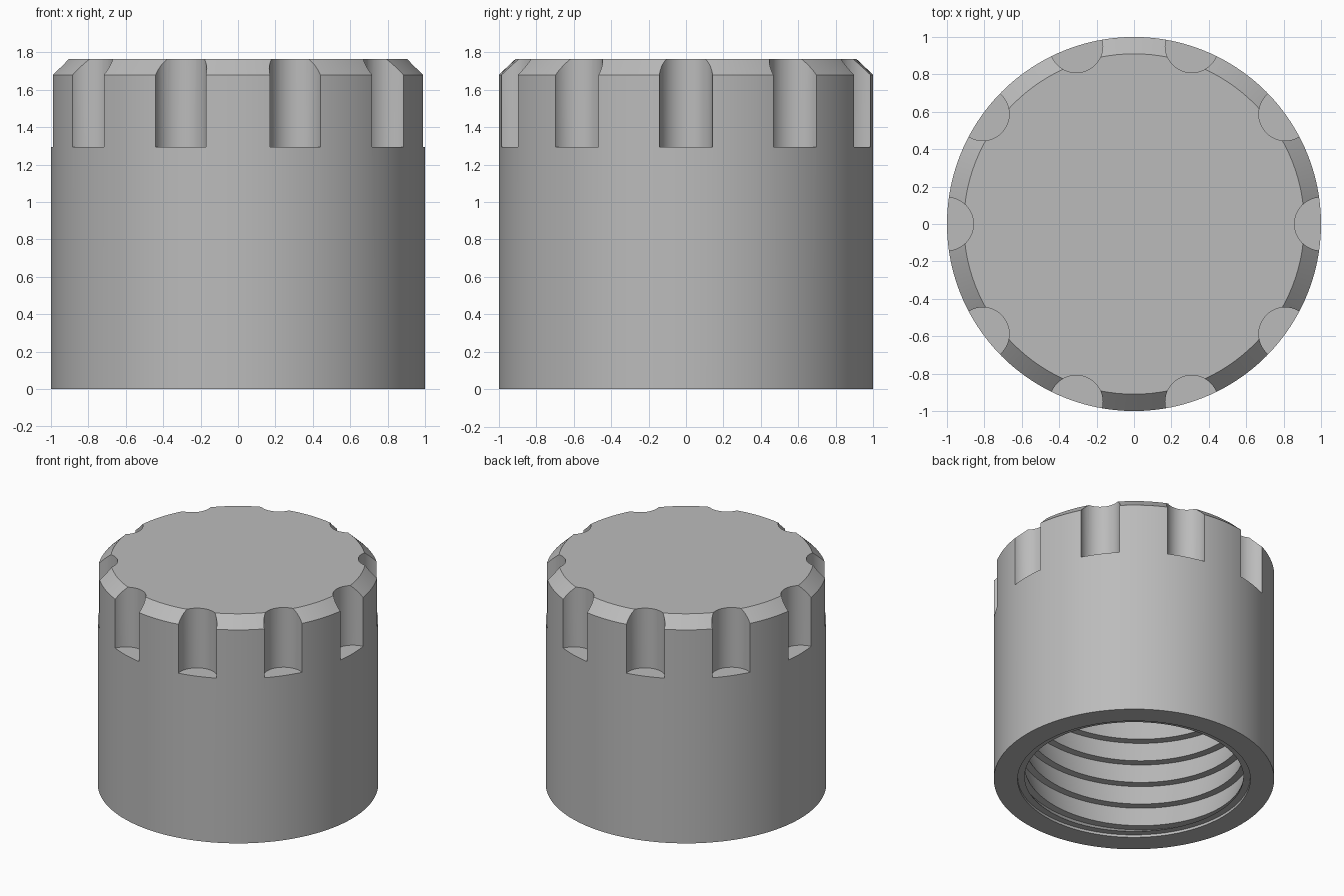
import bpy, bmesh, math
from math import cos, sin, pi, radians

cube = bpy.data.objects.get("Cube")
if cube:
    bpy.data.objects.remove(cube, do_unlink=True)

HEIGHT, BORE, CREST, CEILING = 1.765, 0.83, 0.78, 1.5
PITCH, LIP = 0.178, 0.02

grey = bpy.data.materials.new("plain_grey")
grey.use_nodes = True
colour = (0.5, 0.5, 0.5, 1)
grey.diffuse_color = colour
grey.node_tree.nodes["Principled BSDF"].inputs["Base Color"].default_value = colour


def make_object(name, bm):
    mesh = bpy.data.meshes.new(name)
    bm.to_mesh(mesh)
    bm.free()
    mesh.materials.append(grey)
    obj = bpy.data.objects.new(name, mesh)
    bpy.context.collection.objects.link(obj)
    return obj


def smooth(obj):
    bpy.ops.object.select_all(action="DESELECT")
    obj.select_set(True)
    bpy.context.view_layer.objects.active = obj
    bpy.ops.object.shade_smooth_by_angle(angle=radians(25))


# Cap body: a turned cup with a bevelled top edge
bm = bmesh.new()
profile = [(0, CEILING), (BORE, CEILING), (BORE, 0), (1, 0),
           (1, 1.68), (0.91, HEIGHT), (0, HEIGHT)]
verts = [bm.verts.new((r, 0, z)) for r, z in profile]
edges = [bm.edges.new(pair) for pair in zip(verts, verts[1:])]
bmesh.ops.spin(bm, geom=verts + edges, axis=(0, 0, 1), cent=(0, 0, 0),
               angle=2 * pi, steps=120, use_duplicate=False)
bmesh.ops.remove_doubles(bm, verts=bm.verts, dist=0.0005)
bmesh.ops.recalc_face_normals(bm, faces=bm.faces)
body = make_object("cap_body", bm)

# Ten round grip notches around the upper rim
bm = bmesh.new()
bottom, top = 1.295, 2.0
for i in range(10):
    a = i * pi / 5
    made = bmesh.ops.create_cone(bm, cap_ends=True, segments=48, radius1=0.142,
                                 radius2=0.142, depth=top - bottom)
    bmesh.ops.translate(bm, verts=made["verts"],
                        vec=(cos(a), sin(a), (top + bottom) / 2))
cutter = make_object("notch_cutter", bm)
cutter.hide_render = True
cut = body.modifiers.new("notches", "BOOLEAN")
cut.operation = "DIFFERENCE"
cut.solver = "EXACT"
cut.object = cutter
bpy.context.view_layer.objects.active = body
bpy.ops.object.modifier_apply(modifier=cut.name)
bpy.data.objects.remove(cutter, do_unlink=True)
smooth(body)

# Internal screw thread: a sawtooth section swept up a helix
bm = bmesh.new()
steps = 96
turns = (CEILING - LIP) / PITCH + 1
section = [(BORE, 0), (CREST, 0.006), (BORE, PITCH)]
phase = radians(225) - 2 * pi * (0.06 - LIP + PITCH) / PITCH
previous = None
for i in range(int(turns * steps) + 1):
    t = i / steps
    a = phase + 2 * pi * t
    column = []
    for r, dz in section:
        z = LIP - PITCH + t * PITCH + dz
        z = min(max(z, LIP), CEILING - 0.002)
        column.append(bm.verts.new((r * cos(a), r * sin(a), z)))
    if previous:
        for k in range(2):
            bm.faces.new((previous[k], previous[k + 1], column[k + 1], column[k]))
    previous = column
bmesh.ops.dissolve_degenerate(bm, dist=0.0001, edges=bm.edges)
smooth(make_object("inner_thread", bm))
